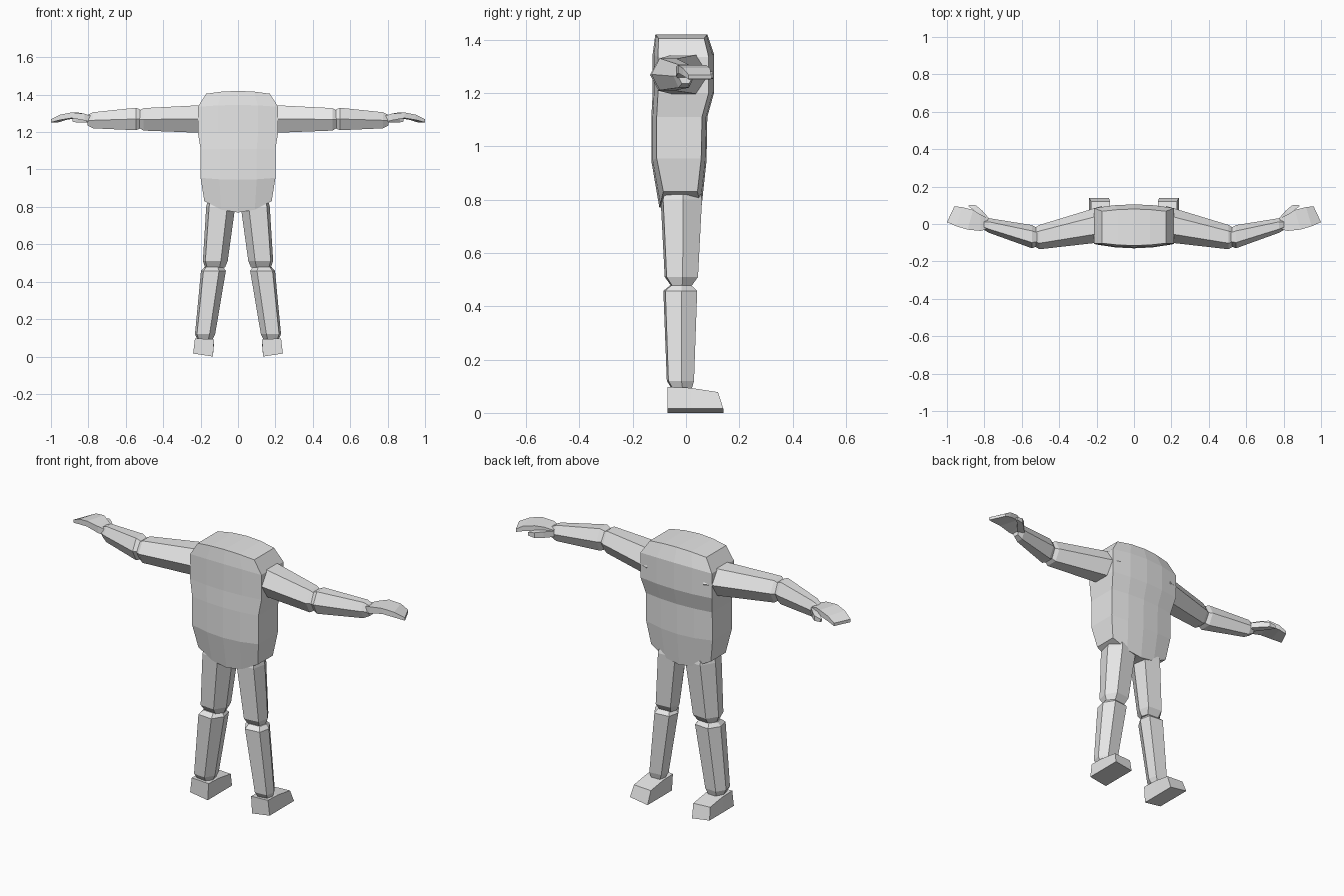
import bpy, bmesh

grey = bpy.data.materials.new("light_grey")
grey.diffuse_color = (0.8, 0.8, 0.8, 1)


def finish(bm, name, mirror):
    bmesh.ops.recalc_face_normals(bm, faces=bm.faces[:])
    mesh = bpy.data.meshes.new(name)
    bm.to_mesh(mesh)
    bm.free()
    mesh.materials.append(grey)
    ob = bpy.data.objects.new(name, mesh)
    bpy.context.collection.objects.link(ob)
    if mirror:
        mod = ob.modifiers.new("mirror", 'MIRROR')
        mod.use_mirror_merge = False
    return ob


def loft(name, rings, mirror=True, strip_caps=False):
    """Skin a list of rings; caps are single faces, or strips of quads."""
    bm = bmesh.new()
    vs = [[bm.verts.new(p) for p in ring] for ring in rings]
    n = len(vs[0])
    for a, b in zip(vs, vs[1:]):
        for i in range(n):
            j = (i + 1) % n
            bm.faces.new((a[i], a[j], b[j], b[i]))
    for cap in (vs[0], vs[-1]):
        if strip_caps:
            for i in range(n // 2 - 1):
                bm.faces.new((cap[i], cap[i + 1], cap[n - 2 - i], cap[n - 1 - i]))
        else:
            bm.faces.new(cap)
    return finish(bm, name, mirror)


# Torso: rows of half width, y at the two broad sides, middle z, edge z
FRACTIONS = (-1, -0.5, 0, 0.5, 1)


def torso_ring(w, y0, y1, z_mid, z_edge, bulge):
    def pt(f, y, sign):
        k = f * f
        return (f * w, y - sign * bulge * k, z_mid + (z_edge - z_mid) * k)
    return ([pt(f, y0, -1) for f in FRACTIONS] +
            [pt(f, y1, 1) for f in reversed(FRACTIONS)])


loft("torso", [torso_ring(*r) for r in (
    (0.17, -0.115, 0.08, 1.42, 1.405, 0.012),
    (0.215, -0.125, 0.105, 1.345, 1.335, 0.02),
    (0.215, -0.125, 0.105, 1.20, 1.20, 0.02),
    (0.20, -0.13, 0.08, 1.11, 1.11, 0.02),
    (0.20, -0.13, 0.077, 0.945, 0.955, 0.02),
    (0.18, -0.10, 0.058, 0.77, 0.83, 0.015),
)], mirror=False, strip_caps=True)


# Arms: six-sided sections with flat top and pointed sides
def arm_ring(x, y, z, ry, rz):
    hexagon = ((-1, 0), (-0.5, 1), (0.5, 1), (1, 0), (0.5, -1), (-0.5, -1))
    return [(x, y + a * ry, z + b * rz) for a, b in hexagon]


loft("upper_arms", [arm_ring(*r) for r in (
    (0.17, 0.0, 1.27, 0.097, 0.075),
    (0.505, -0.07, 1.268, 0.065, 0.06),
    (0.53, -0.07, 1.268, 0.05, 0.045))])
loft("forearms", [arm_ring(*r) for r in (
    (0.515, -0.07, 1.27, 0.047, 0.047),
    (0.545, -0.068, 1.27, 0.062, 0.06),
    (0.775, -0.008, 1.263, 0.039, 0.043),
    (0.805, -0.002, 1.263, 0.028, 0.028))])


# Hands: flat curved slabs, each section given by two plan points and heights
def slab(xa, ya, xb, yb, top, bottom):
    return [(xa, ya, bottom), (xb, yb, bottom), (xb, yb, top), (xa, ya, top)]


loft("hands", [slab(*r) for r in (
    (0.78, -0.025, 0.78, 0.03, 1.285, 1.25),
    (0.82, -0.037, 0.82, 0.05, 1.298, 1.262),
    (0.89, -0.03, 0.86, 0.075, 1.305, 1.275),
    (0.95, -0.012, 0.92, 0.09, 1.293, 1.265),
    (1.0, 0.01, 0.96, 0.095, 1.268, 1.252))])
loft("thumbs", [slab(*r) for r in (
    (0.81, 0.01, 0.775, 0.03, 1.28, 1.25),
    (0.84, 0.05, 0.81, 0.07, 1.283, 1.25),
    (0.865, 0.08, 0.845, 0.1, 1.28, 1.252),
    (0.885, 0.094, 0.882, 0.102, 1.272, 1.256))])


# Legs: slightly twisted six-sided sections from inner/outer x and y range
def leg_ring(x_in, x_out, y0, y1, z):
    cx, rx = (x_in + x_out) / 2, (x_out - x_in) / 2
    cy, ry = (y0 + y1) / 2, (y1 - y0) / 2
    half = ((1, 0.08), (0.8, -0.88), (-0.45, -1))
    section = half + tuple((-a, -b) for a, b in half)
    return [(cx + a * rx, cy + b * ry, z) for a, b in section]


loft("thighs", [leg_ring(*r) for r in (
    (0.02, 0.165, -0.09, 0.055, 0.82),
    (0.015, 0.17, -0.095, 0.06, 0.80),
    (0.055, 0.188, -0.08, 0.045, 0.51),
    (0.07, 0.175, -0.055, 0.02, 0.475))])
loft("shins", [leg_ring(*r) for r in (
    (0.08, 0.18, -0.06, 0.02, 0.478),
    (0.065, 0.198, -0.085, 0.042, 0.458),
    (0.122, 0.23, -0.072, 0.03, 0.12),
    (0.14, 0.215, -0.05, 0.02, 0.085))])

# Feet: wedge with a sloping top, tilted a little with the leg
loft("feet", [[(0.134, y, low), (0.24, y, low + 0.016),
               (0.23, yt, top), (0.128, yt, top - 0.005)]
              for y, yt, low, top in (
                  (-0.07, -0.07, 0.0, 0.097),
                  (0.02, 0.015, 0.0, 0.094),
                  (0.14, 0.12, 0.0, 0.078))])
